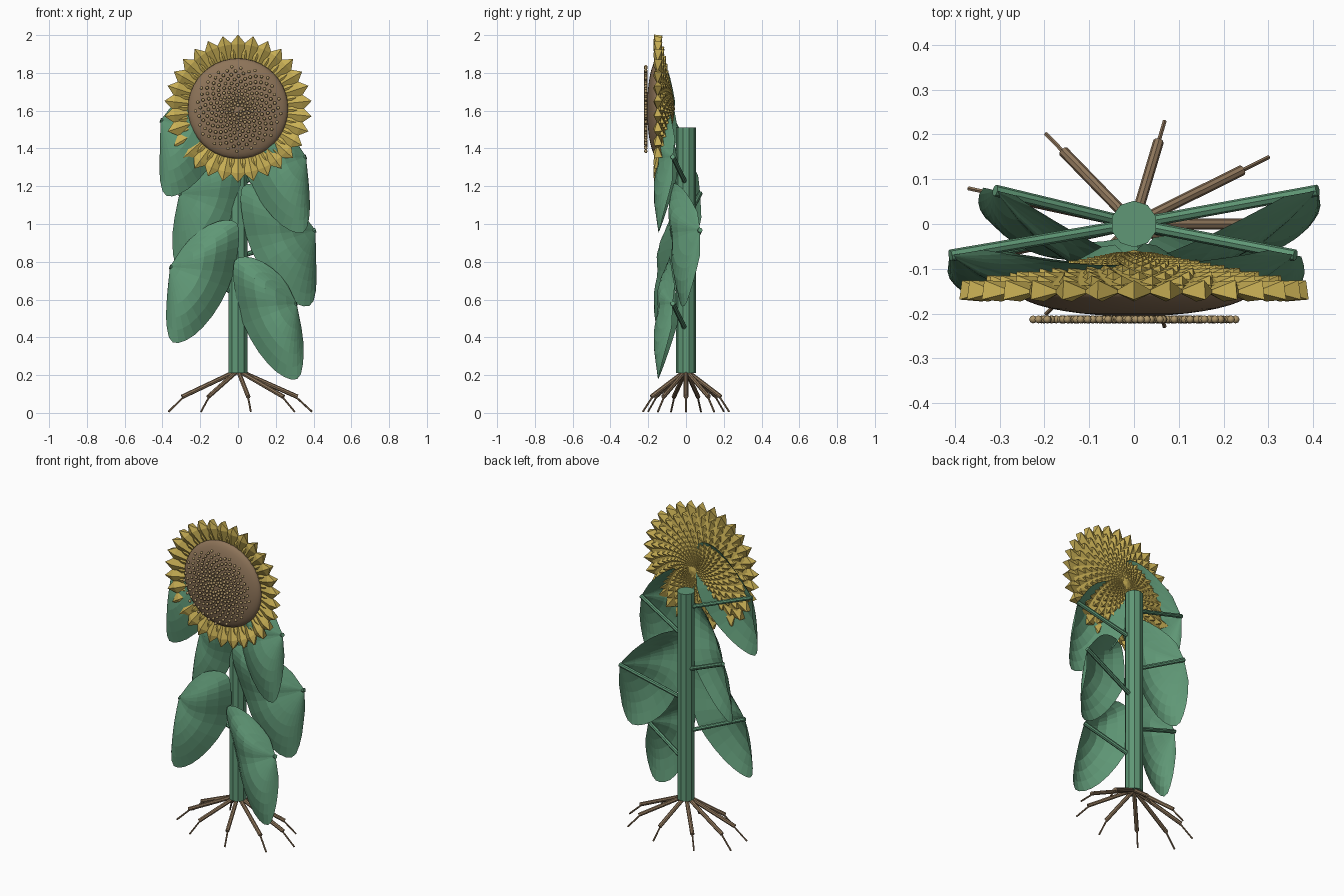
import bpy, bmesh, math
from mathutils import Vector

if "Cube" in bpy.data.objects:
    bpy.data.objects.remove(bpy.data.objects["Cube"])


def material(name, rgb):
    m = bpy.data.materials.new(name)
    m.diffuse_color = (*rgb, 1)
    m.use_nodes = True
    m.node_tree.nodes["Principled BSDF"].inputs["Base Color"].default_value = m.diffuse_color
    return m


GREEN = material("leaf green", (0.115, 0.31, 0.18))
YELLOW = material("petal yellow", (0.58, 0.43, 0.09))
BROWN = material("disc brown", (0.27, 0.175, 0.10))
ROOT = material("root brown", (0.27, 0.18, 0.105))
TAN = material("seed tan", (0.42, 0.30, 0.14))


def finish(bm, name, mat, smooth=False):
    me = bpy.data.meshes.new(name)
    bm.to_mesh(me)
    bm.free()
    me.materials.append(mat)
    ob = bpy.data.objects.new(name, me)
    bpy.context.collection.objects.link(ob)
    if smooth:
        for p in me.polygons:
            p.use_smooth = True
    return ob


def rod(bm, a, b, r, sides=8):
    """Straight capped cylinder between two points."""
    a, b = Vector(a), Vector(b)
    d = b - a
    mat = d.to_track_quat('Z', 'Y').to_matrix().to_4x4()
    mat.translation = (a + b) / 2
    bmesh.ops.create_cone(bm, cap_ends=True, segments=sides, radius1=r,
                          radius2=r, depth=d.length, matrix=mat)


# Stem
bm = bmesh.new()
rod(bm, (0, 0, 0.21), (0, 0, 1.51), 0.052, 10)
finish(bm, "stem", GREEN)

# Roots: thick upper part and thin end, spread on an ellipse
bm = bmesh.new()
for i in range(9):
    a = math.radians(40 * i)
    c, s = math.cos(a), math.sin(a)
    rod(bm, (0, 0, 0.225), (0.315 * c, 0.187 * s, 0.085), 0.012)
    rod(bm, (0.295 * c, 0.174 * s, 0.095), (0.392 * c, 0.232 * s, 0.006), 0.005, 6)
finish(bm, "roots", ROOT)

# Leaf outline, (x, height above the stalk tip), starting at the stalk tip
OUTLINE = [(0.36, 0), (0.28, 0.125), (0.18, 0.21), (0.08, 0.25), (0.005, 0.24),
           (-0.008, 0.18), (0, 0.08), (0.03, -0.07), (0.11, -0.23),
           (0.21, -0.35), (0.30, -0.405), (0.36, -0.40), (0.382, -0.30),
           (0.378, -0.17)]


def rounded(pts):
    """Corner cutting that keeps the first point."""
    out = [pts[0]]
    ring = pts + [pts[0]]
    for (x0, z0), (x1, z1) in zip(ring[:-1], ring[1:]):
        out.append((0.75 * x0 + 0.25 * x1, 0.75 * z0 + 0.25 * z1))
        out.append((0.25 * x0 + 0.75 * x1, 0.25 * z0 + 0.75 * z1))
    return out[:1] + out[2:-1]


def leaf(name, side, reach, tip_y, tip_z, inner, width):
    """Cupped blade fanning out from the stalk tip, arched toward the front."""
    pts = [(inner + x * width, z) for x, z in OUTLINE]
    pts[0] = (reach, 0)
    pts = rounded(pts)[1:]
    steps = 6
    bm = bmesh.new()
    tip = bm.verts.new((side * reach, tip_y, tip_z))
    rays = []
    for j, (px, pz) in enumerate(pts):
        f = math.pi * j / (len(pts) - 1)
        ray = [tip]
        for k in range(1, steps + 1):
            t = k / steps
            x = reach + (px - reach) * t
            rim = 0.07 * abs(math.sin(2 * f)) + 0.03 * math.sin(f) ** 2
            arch = 0.095 * math.sin(f) ** 2 * math.sin(math.pi * t)
            y = tip_y * x / reach - rim * t - arch
            ray.append(bm.verts.new((side * x, y, tip_z + pz * t)))
        rays.append(ray)
    for a, b in zip(rays[:-1], rays[1:]):
        bm.faces.new((tip, a[1], b[1]))
        for k in range(1, steps):
            bm.faces.new((a[k], a[k + 1], b[k + 1], b[k]))
    bmesh.ops.recalc_face_normals(bm, faces=bm.faces)
    if sum(f.normal.y for f in bm.faces) > 0:
        bmesh.ops.reverse_faces(bm, faces=bm.faces)
    finish(bm, name, GREEN)


# Six alternating leaves with their stalks
SHAPES = [(0.31, -0.02, 0.965), (0.36, 0.0, 1.0), (0.41, 0.02, 1.04)]
for i, tip_y in enumerate((-0.07, -0.07, 0.075, 0.075, -0.07, -0.07)):
    side = 1 if i % 2 == 0 else -1
    reach, inner, width = SHAPES[i % 3]
    z = 0.58 + 0.194 * i
    bm = bmesh.new()
    rod(bm, (0, 0, z - 0.145), (side * reach, tip_y, z), 0.013)
    finish(bm, f"leaf_stalk_{i + 1}", GREEN)
    leaf(f"leaf_{i + 1}", side, reach, tip_y, z, inner, width)

# Flower head
HEAD_Z = 1.611


def polar(r, a, y):
    return Vector((r * math.sin(a), y, HEAD_Z + r * math.cos(a)))


# Petals: rings of broad blunt scales shrinking toward the middle in a spiral
bm = bmesh.new()
COUNT = 30
step = 2 * math.pi / COUNT
for ring in range(15):
    R = 0.392 * 0.85 ** ring
    back = -0.055 - 0.18 * R
    depth = 0.11 * R
    for i in range(COUNT):
        a = step * (i + 0.6 * ring)
        mid, half = R * 0.87, step * 0.62
        inner = bm.verts.new(polar(R * 0.55, a, back - depth * 0.2))
        tip = bm.verts.new(polar(R, a, back - depth))
        heel = bm.verts.new(polar(R * 0.985, a, back))
        left = bm.verts.new(polar(mid, a - half, back - depth * 0.6))
        right = bm.verts.new(polar(mid, a + half, back - depth * 0.6))
        front = bm.verts.new(polar(mid, a, back - depth * 1.1))
        for p, q in ((inner, left), (left, tip), (tip, right), (right, inner)):
            bm.faces.new((p, q, front))
        bm.faces.new((left, heel, tip))
        bm.faces.new((tip, heel, right))
        bm.faces.new((inner, heel, left))
        bm.faces.new((right, heel, inner))
bmesh.ops.recalc_face_normals(bm, faces=bm.faces)
finish(bm, "petals", YELLOW)

# Shallow cone closing the gaps between the petals
bm = bmesh.new()
hub = bm.verts.new(polar(0, 0, -0.058))
rim = [bm.verts.new(polar(0.335, step * i, -0.137)) for i in range(COUNT)]
for i in range(COUNT):
    bm.faces.new((hub, rim[i], rim[(i + 1) % COUNT]))
finish(bm, "petal_base", YELLOW)

# Disc: domed in front, nearly flat behind
bm = bmesh.new()
bmesh.ops.create_uvsphere(bm, u_segments=40, v_segments=20, radius=1)
for v in bm.verts:
    x, y, z = v.co
    v.co = (0.266 * x, -0.145 - (0.061 if z > 0 else 0.01) * z, HEAD_Z + 0.266 * y)
bmesh.ops.recalc_face_normals(bm, faces=bm.faces)
finish(bm, "flower_disc", BROWN, True)

# Seeds in a spiral
bm = bmesh.new()
golden = math.pi * (3 - math.sqrt(5))
for i in range(220):
    res = bmesh.ops.create_uvsphere(bm, u_segments=8, v_segments=6, radius=0.009)
    r = 0.018 + 0.211 * (i / 219) ** 0.75
    bmesh.ops.translate(bm, verts=res["verts"], vec=polar(r, i * golden, -0.213))
finish(bm, "seeds", TAN, True)
